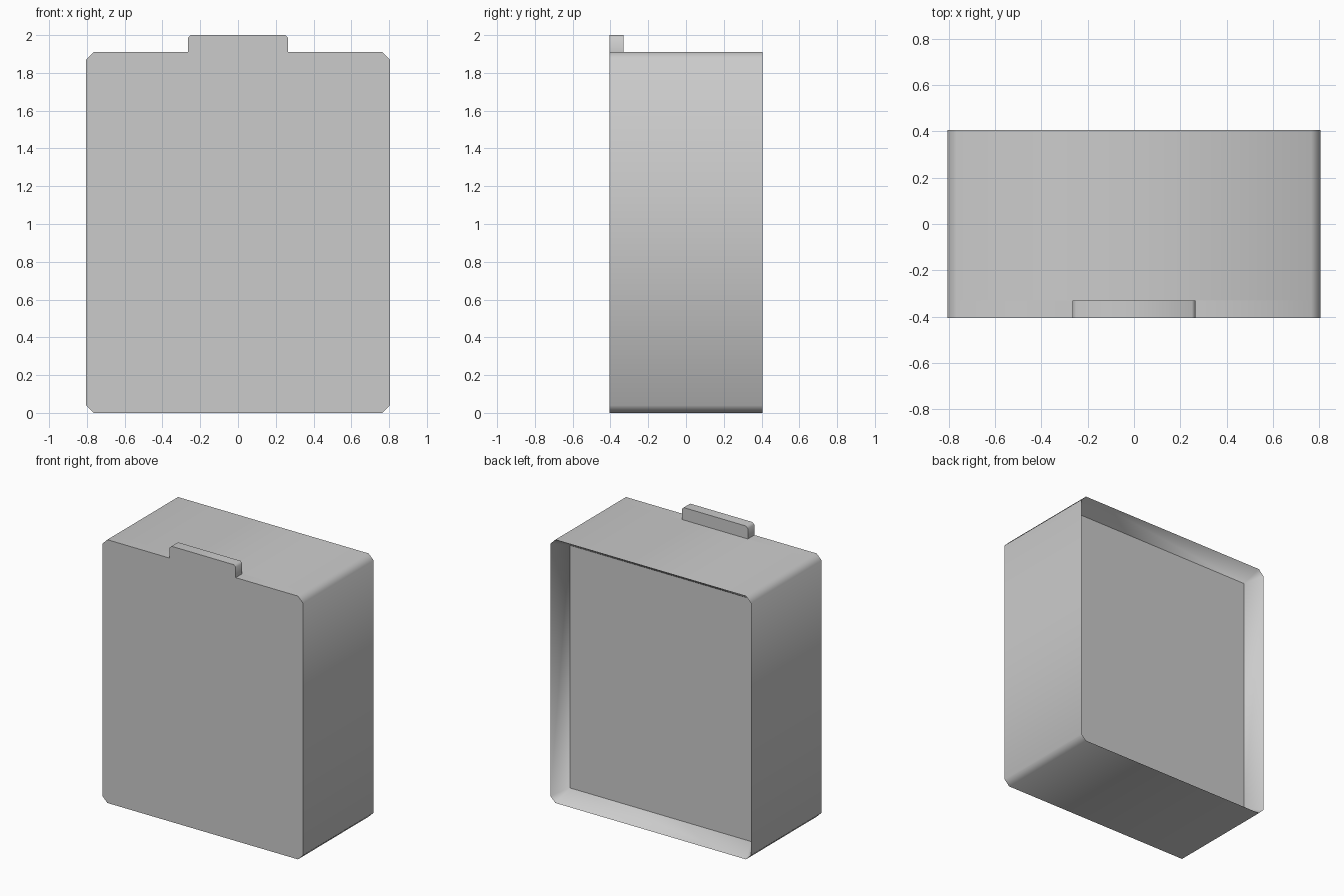
import bpy
import bmesh
from math import radians

cube = bpy.data.objects.get("Cube")
if cube:
    bpy.data.objects.remove(cube, do_unlink=True)

HALF_W, TOP, CHAMFER = 0.805, 1.91, 0.04
FRONT, SEAM, BACK = -0.405, -0.33, 0.405
INSET, RECESS = 0.075, 0.115

grey = bpy.data.materials.new("plain_grey")
grey.use_nodes = True
grey.diffuse_color = (0.6, 0.6, 0.6, 1)
grey.node_tree.nodes["Principled BSDF"].inputs["Base Color"].default_value = grey.diffuse_color


def outline(tab=False):
    """Half profile on +x from bottom to top, mirrored into a closed loop."""
    half = [(HALF_W - CHAMFER, 0), (HALF_W, CHAMFER),
            (HALF_W, TOP - CHAMFER), (HALF_W - CHAMFER, TOP)]
    if tab:
        half += [(0.265, TOP), (0.265, 1.985), (0.25, 2.0)]
    return half + [(-x, z) for x, z in reversed(half)]


def ring(bm, points, y):
    return [bm.verts.new((x, y, z)) for x, z in points]


def bridge(bm, a, b):
    for i in range(len(a)):
        j = (i + 1) % len(a)
        bm.faces.new((a[i], a[j], b[j], b[i]))


def build(name, rings):
    """Skin a list of (points, y) sections and cap both ends."""
    bm = bmesh.new()
    loops = [ring(bm, points, y) for points, y in rings]
    for a, b in zip(loops, loops[1:]):
        bridge(bm, a, b)
    bm.faces.new(loops[0])
    bm.faces.new(loops[-1])
    bmesh.ops.remove_doubles(bm, verts=bm.verts, dist=0.0001)
    bmesh.ops.recalc_face_normals(bm, faces=bm.faces)
    mesh = bpy.data.meshes.new(name)
    bm.to_mesh(mesh)
    bm.free()
    mesh.materials.append(grey)
    obj = bpy.data.objects.new(name, mesh)
    bpy.context.collection.objects.link(obj)
    bpy.ops.object.select_all(action="DESELECT")
    obj.select_set(True)
    bpy.context.view_layer.objects.active = obj
    bpy.ops.object.shade_smooth_by_angle(angle=radians(50))
    return obj


# Front plate with the raised tab on its top edge
plate = outline(tab=True)
build("front_plate", [(plate, FRONT), (plate, SEAM)])

# Deep body whose back tapers inward to a square-cornered recessed panel
body = outline()
panel = [((HALF_W - INSET) * (1 if x > 0 else -1),
          INSET if z < 1 else TOP - INSET) for x, z in body]
build("box_body", [(body, SEAM), (body, BACK), (panel, BACK - RECESS)])
